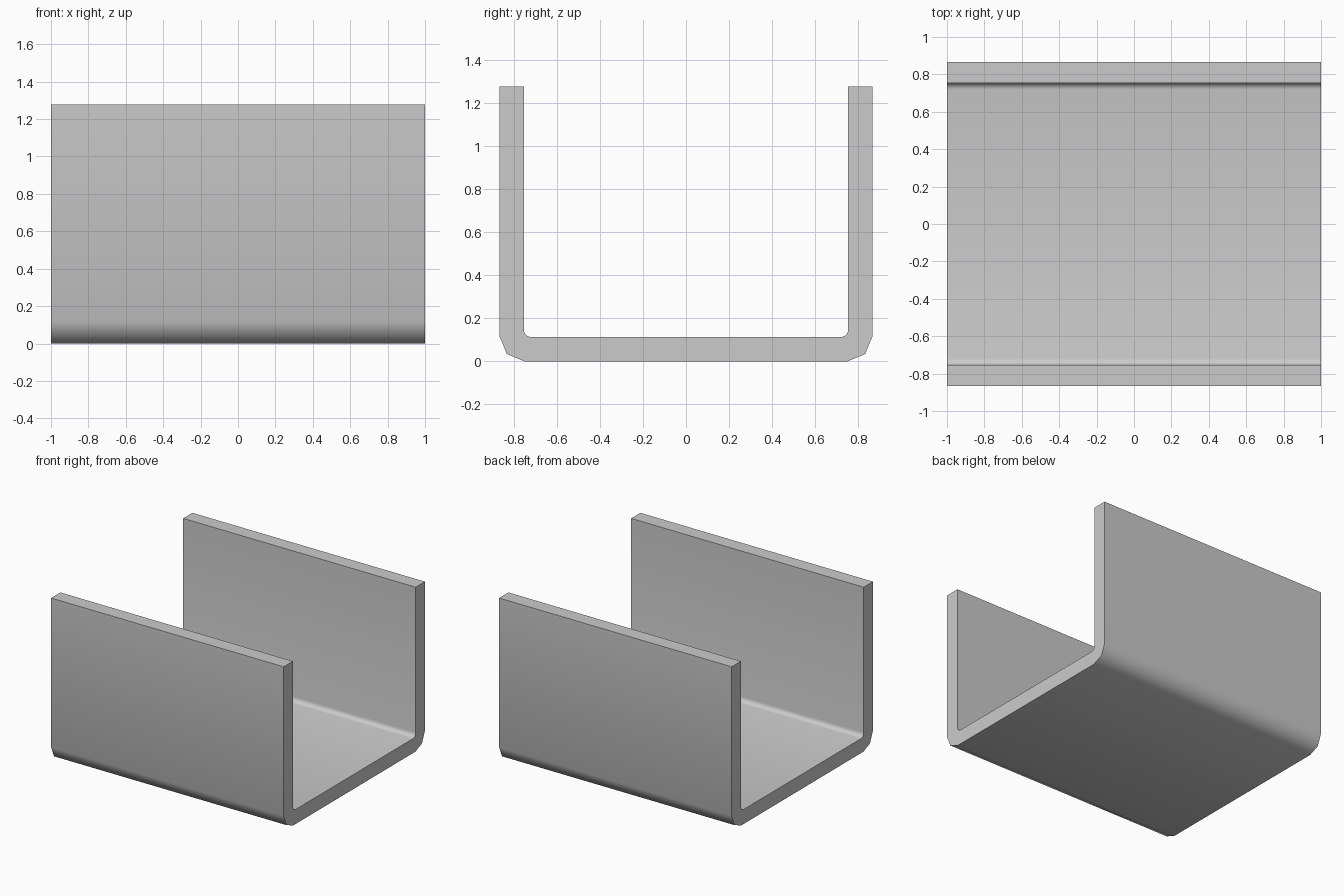
import bpy, bmesh
from math import sin, cos, pi, radians

if "Cube" in bpy.data.objects:
    bpy.data.objects.remove(bpy.data.objects["Cube"])

HALF_LEN, HALF_W, HEIGHT, WALL = 1.0, 0.867, 1.278, 0.113
R_OUT, R_IN = 0.117, 0.035


def bend(radius, y_face, z_face, steps):
    """Rounded lower corner on the +y side, from floor to wall."""
    cy, cz = y_face - radius, z_face + radius
    return [(cy + radius * sin(i / steps * pi / 2), cz - radius * cos(i / steps * pi / 2))
            for i in range(steps + 1)]


# Half section: outer bend, wall top, inner bend; then mirrored in y
half = bend(R_OUT, HALF_W, 0, 2)
half += [(HALF_W, HEIGHT), (HALF_W - WALL, HEIGHT)]
half += bend(R_IN, HALF_W - WALL, WALL, 4)[::-1]
section = half + [(-y, z) for y, z in reversed(half)]

# Channel: section extruded along x
bm = bmesh.new()
face = bm.faces.new([bm.verts.new((-HALF_LEN, y, z)) for y, z in section])
ext = bmesh.ops.extrude_face_region(bm, geom=[face], use_keep_orig=True)
moved = [v for v in ext["geom"] if isinstance(v, bmesh.types.BMVert)]
bmesh.ops.translate(bm, verts=moved, vec=(2 * HALF_LEN, 0, 0))
bmesh.ops.recalc_face_normals(bm, faces=bm.faces[:])
mesh = bpy.data.meshes.new("u_channel")
bm.to_mesh(mesh)
bm.free()
channel = bpy.data.objects.new("u_channel", mesh)
bpy.context.collection.objects.link(channel)

# Smooth bends, sharp ends
bpy.context.view_layer.objects.active = channel
channel.select_set(True)
bpy.ops.object.shade_smooth_by_angle(angle=radians(50))
